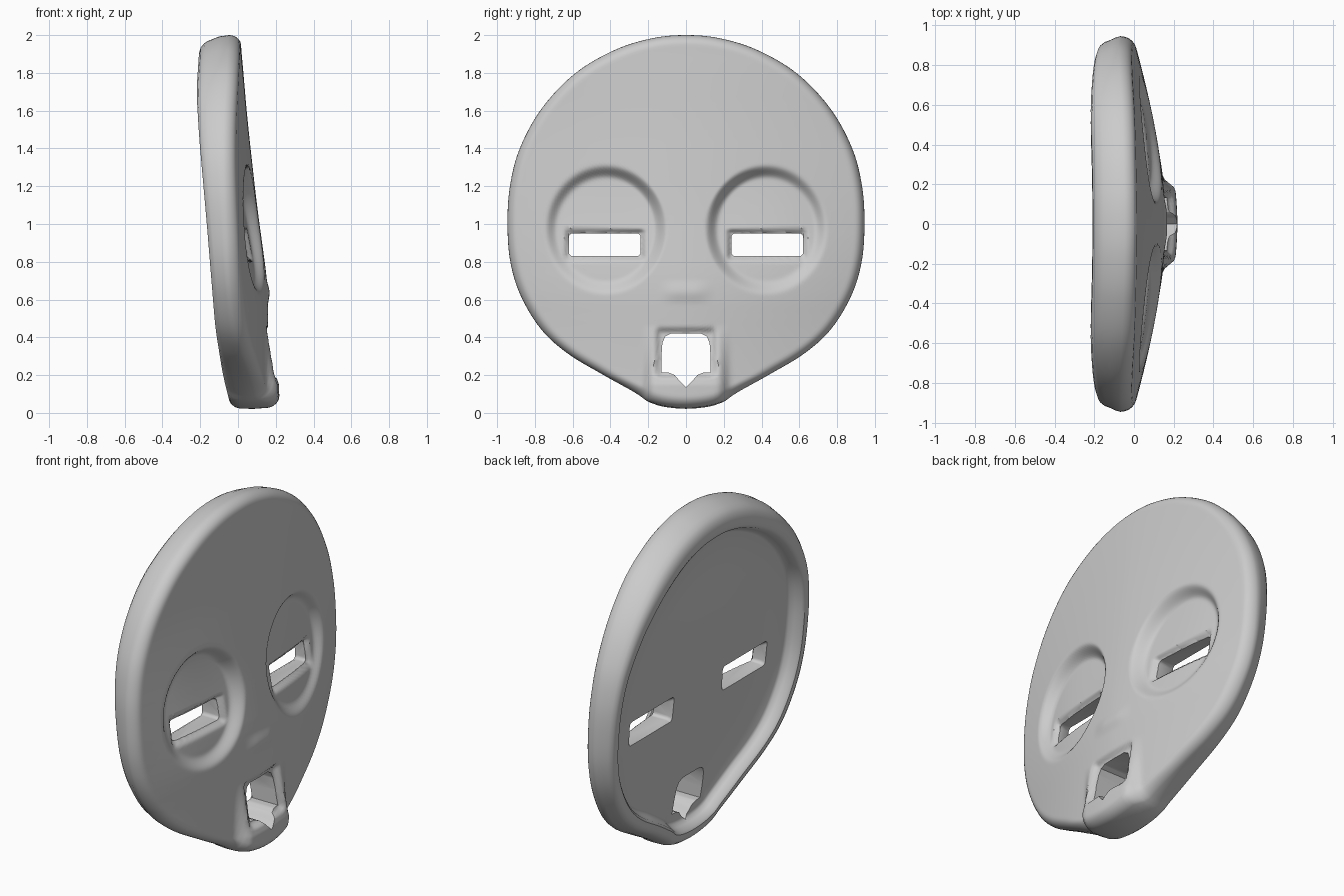
import bpy, bmesh, math
from mathutils import Vector

if "Cube" in bpy.data.objects:
    bpy.data.objects.remove(bpy.data.objects["Cube"])

# Half outline of the mask seen face-on (y, z), top to bottom
HALF = [(0, 2.0), (.18, 1.983), (.38, 1.92), (.59, 1.795), (.765, 1.61), (.88, 1.4), (.932, 1.2),
        (.945, 1.0), (.93, .8), (.875, .62), (.765, .44), (.62, .31), (.42, .19), (.25, .08),
        (.2, .04), (.12, .012), (0, 0)]
# Depth profiles against z: front centre line, sideways fall-off, back rim
FRONT = [(0, .165), (.3, .158), (.6, .16), (.68, .158), (1.1, .10), (1.55, .05), (1.9, .02), (2, .01)]
FALL = [(0, .19), (.6, .19), (1, .13), (1.5, .1), (2, .06)]
BACK = [(0, -.03), (.2, -.08), (.45, -.12), (1, -.165), (1.45, -.205), (1.7, -.22), (2, -.2)]
SEG, RINGS = 240, 72


def lerp(table, z):
    if z <= table[0][0]:
        return table[0][1]
    for (a, u), (b, v) in zip(table, table[1:]):
        if z <= b:
            return u + (v - u) * (z - a) / (b - a)
    return table[-1][1]


def soft(table, z, w=.04):
    return sum(lerp(table, z + d * w) for d in (-1, -.5, 0, .5, 1)) / 5


def smooth(a, b, v):
    t = max(0, min(1, (v - a) / (b - a)))
    return t * t * (3 - 2 * t)


def rect_gap(y, z, y0, y1, z0, z1):
    return math.hypot(max(y0 - y, 0, y - y1), max(z0 - z, 0, z - z1))


def front(y, z):
    y = abs(y)
    x = soft(FRONT, z, .1) - soft(FALL, z, .15) * y ** 1.7
    # round eye hollow, deeper at its top and beside the nose
    r = math.hypot((y - .425) / .325, (z - .97) / .345)
    depth = .032 + .025 * smooth(.65, 1.25, z) + .014 * (1 - smooth(.15, .6, y))
    x -= (1 - smooth(.78, 1, r)) * depth
    # small nose bump
    x += .01 * (1 - smooth(.04, .16, y)) * (1 - smooth(0, .07, abs(z - .64)))
    # raised muzzle round the mouth
    x += (1 - smooth(.17, .24, y)) * .055 * max(0, min(1, (.46 - z) / .34))
    # softened lips of the eye slots and mouth
    x -= .028 * (1 - smooth(-.005, .03, rect_gap(y, z, .24, .62, .83, .95)))
    return x - .028 * (1 - smooth(0, .04, rect_gap(y, z, 0, .13, .21, .42)))


def back(z):
    return soft(BACK, z, .06)


def resample(pts, n):
    # closed Catmull-Rom spline, evenly spaced
    m, fine = len(pts), []
    for i in range(m):
        a, b, c, d = (Vector(pts[(i + k) % m]) for k in (-1, 0, 1, 2))
        for j in range(24):
            t = j / 24
            fine.append(.5 * (2 * b + (c - a) * t + (2 * a - 5 * b + 4 * c - d) * t * t
                              + (3 * b - a - 3 * c + d) * t ** 3))
    fine.append(fine[0])
    cum = [0]
    for p, q in zip(fine, fine[1:]):
        cum.append(cum[-1] + (q - p).length)
    out, k = [], 0
    for i in range(n):
        s = cum[-1] * i / n
        while cum[k + 1] < s:
            k += 1
        out.append(fine[k].lerp(fine[k + 1], (s - cum[k]) / (cum[k + 1] - cum[k])))
    return out


def make(name, rings, start=None, end=None):
    # skin a list of closed rings; poles or n-gons close the ends
    bm = bmesh.new()
    rows = [[bm.verts.new(p) for p in ring] for ring in rings]
    n = len(rows[0])
    for a, b in zip(rows, rows[1:]):
        for i in range(n):
            bm.faces.new((a[i], a[(i + 1) % n], b[(i + 1) % n], b[i]))
    for row, pole in ((rows[0], start), (rows[-1], end)):
        if pole is None:
            bm.faces.new(row)
        else:
            v = bm.verts.new(pole)
            for i in range(n):
                bm.faces.new((v, row[i], row[(i + 1) % n]))
    bmesh.ops.recalc_face_normals(bm, faces=bm.faces)
    me = bpy.data.meshes.new(name)
    bm.to_mesh(me)
    bm.free()
    ob = bpy.data.objects.new(name, me)
    bpy.context.collection.objects.link(ob)
    return ob


outline = resample(HALF + [(-y, z) for y, z in HALF[-2:0:-1]], SEG)


def ring(s, depth, top=0):
    # top narrows the ring further towards the crown
    out = []
    for p in outline:
        g = s - top * smooth(1.2, 2, p.y)
        y, z = p.x * g, 1 + (p.y - 1) * g
        x = depth(y, z)
        out.append((x, y, z + .17 * max(0, x) * (1 - smooth(.08, .22, z))))
    return out


# Mask body: face, rounded edge, outer wall, back rim, hollow back
rings = [ring(.95 * i / RINGS, front) for i in range(1, RINGS + 1)]
for i in range(1, 7):
    a = math.pi / 2 * i / 6
    rings.append(ring(.95 + .05 * math.sin(a),
                      lambda y, z, a=a: front(y, z) - .06 * (1 - math.cos(a))))
rings.append(ring(.993, lambda y, z: .5 * (front(y, z) - .06 + back(z) + .05)))
for s, d, top in ((.98, .05, .008), (.97, .025, .012), (.955, .007, .02), (.935, 0, .03),
                  (.905, 0, .04), (.89, .012, .045), (.875, .045, .045), (.862, .07, .045),
                  (.845, .08, .04), (.6, .08, 0), (.3, .08, 0)):
    rings.append(ring(s, lambda y, z, d=d: back(z) + d, top))
mask = make("mask", rings, (front(0, 1), 0, 1), (back(1) + .08, 0, 1))


# Openings: prisms that flare slightly towards the back
def cutter(name, pts, flare):
    cy = sum(p[0] for p in pts) / len(pts)
    cz = sum(p[1] for p in pts) / len(pts)
    rows = []
    for x, g in ((-.4, flare), (-.08, flare), (-.05, 0), (.4, 0)):
        rows.append([(x, y + math.copysign(g, y - cy) * (abs(y - cy) > .01),
                      z + math.copysign(g, z - cz)) for y, z in pts])
    return make(name, rows)


def rounded(y0, y1, z0, z1, r):
    out = []
    for cy, cz, q in ((y1 - r, z1 - r, 0), (y0 + r, z1 - r, 1), (y0 + r, z0 + r, 2), (y1 - r, z0 + r, 3)):
        for i in range(5):
            a = math.pi / 2 * (q + i / 4)
            out.append((cy + r * math.cos(a), cz + r * math.sin(a)))
    return out


slot = rounded(.24, .62, .83, .95, .02)
side = [(.03, .165), (.06, .2), (.09, .213), (.13, .215), (.13, .3), (.125, .37), (.11, .405), (.08, .42)]
mouth = [(0, .135)] + side + [(-y, z) for y, z in reversed(side)]
cutters = [cutter("eye_slot_cutter_left", slot, .015),
           cutter("eye_slot_cutter_right", [(-y, z) for y, z in slot], .015),
           cutter("mouth_cutter", mouth, 0)]

bpy.context.view_layer.objects.active = mask
mask.select_set(True)
for c in cutters:
    mod = mask.modifiers.new(c.name, 'BOOLEAN')
    mod.operation, mod.solver, mod.object = 'DIFFERENCE', 'EXACT', c
    bpy.ops.object.modifier_apply(modifier=mod.name)
    bpy.data.objects.remove(c)
bpy.ops.object.shade_smooth_by_angle(angle=math.radians(40))
